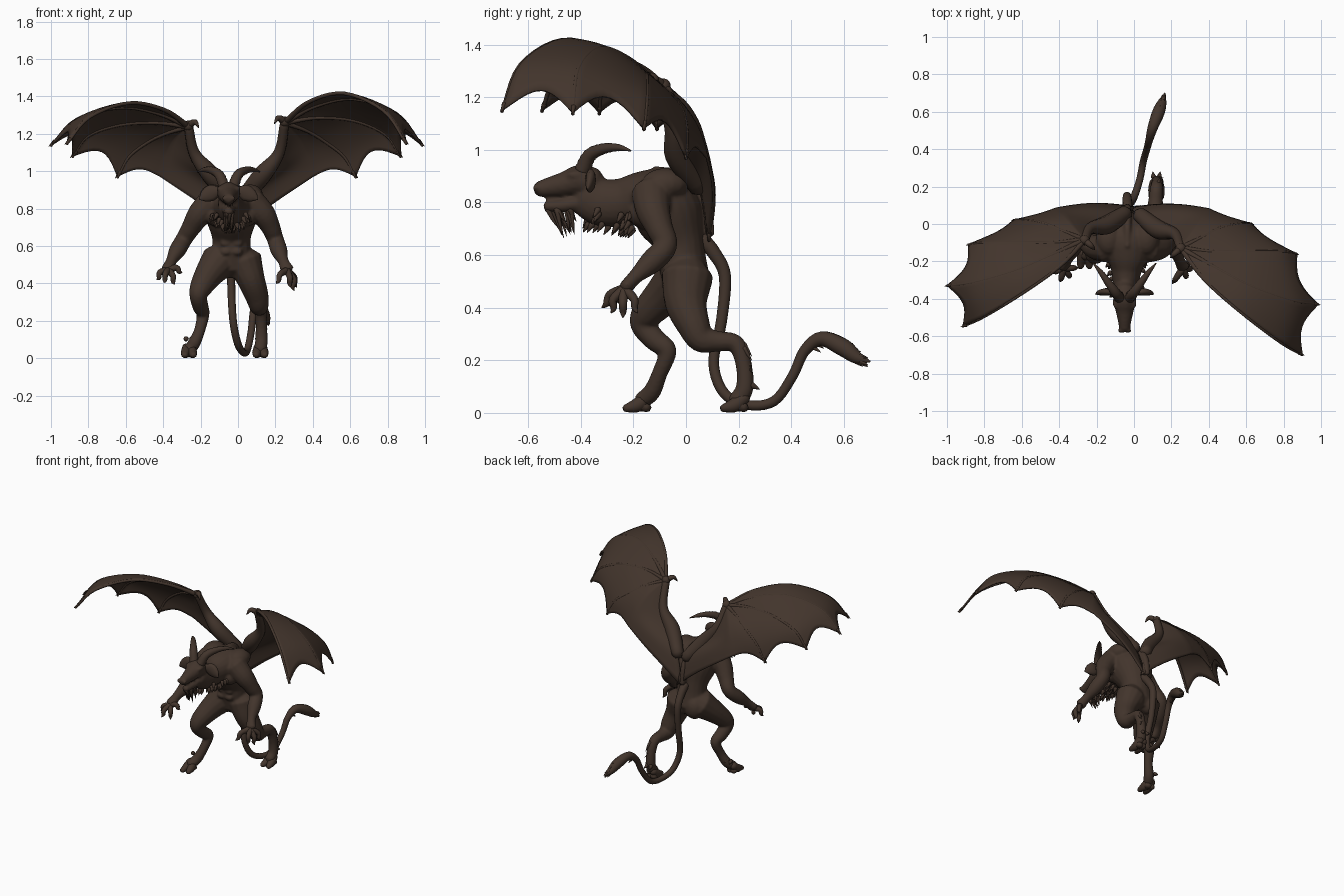
import bpy, bmesh, math, random
from mathutils import Vector, Matrix

random.seed(4)
hide = bpy.data.materials.new("dark brown hide")
hide.diffuse_color = (0.055, 0.035, 0.025, 1)


def spline(pts, n):
    """Catmull-Rom samples through points of any dimension."""
    P = [Vector(p) for p in pts]
    P = [P[0] * 2 - P[1]] + P + [P[-1] * 2 - P[-2]]
    out = []
    for k in range(n + 1):
        f = k / n * (len(pts) - 1)
        i = min(int(f), len(pts) - 2)
        t = f - i
        a, b, c, d = P[i:i + 4]
        out.append(0.5 * (2 * b + (c - a) * t + (2 * a - 5 * b + 4 * c - d) * t * t
                          + (3 * b - a - 3 * c + d) * t ** 3))
    return out


def tube(bm, pts, sides=14, steps=5):
    """Swept tube; points are (x, y, z, width[, depth])."""
    pts = [tuple(p) + (p[3],) if len(p) == 4 else tuple(p) for p in pts]
    S = spline(pts, steps * (len(pts) - 1))
    rows = [(Vector(s[:3]), max(s[3], .001), max(s[4], .001)) for s in S]
    # rounded ends
    d0 = (rows[0][0] - rows[1][0]).normalized()
    d1 = (rows[-1][0] - rows[-2][0]).normalized()
    (p, a, b), (q, e, f) = rows[0], rows[-1]
    rows = [(p + d0 * min(a, b) * .6, a * .55, b * .55)] + rows + [(q + d1 * min(e, f) * .6, e * .55, f * .55)]
    side, rings = None, []
    for i, (c, a, b) in enumerate(rows):
        d = (rows[min(i + 1, len(rows) - 1)][0] - rows[max(i - 1, 0)][0]).normalized()
        if side is None:
            side = Vector((1, 0, 0)) if abs(d.x) < .9 else Vector((0, 1, 0))
        side = (side - d * side.dot(d)).normalized()
        up = d.cross(side)
        rings.append([bm.verts.new(c + side * a * math.cos(2 * math.pi * k / sides)
                                   + up * b * math.sin(2 * math.pi * k / sides)) for k in range(sides)])
    for r, s in zip(rings, rings[1:]):
        for k in range(sides):
            j = (k + 1) % sides
            bm.faces.new((r[k], r[j], s[j], s[k]))
    bm.faces.new(rings[0][::-1])
    bm.faces.new(rings[-1])


def blob(bm, c, r):
    m = Matrix.Translation(c) @ Matrix.Diagonal((*r, 1))
    bmesh.ops.create_uvsphere(bm, u_segments=16, v_segments=10, radius=1, matrix=m)


def spike(bm, a, b, r, sag=0.0):
    mid = (Vector(a) + Vector(b)) / 2 + Vector((0, 0, sag))
    tube(bm, [(*a, r), (*mid, r * .6), (*b, .001)], 6, 3)


def finish(bm, name, voxel=0):
    bmesh.ops.recalc_face_normals(bm, faces=bm.faces)
    me = bpy.data.meshes.new(name)
    bm.to_mesh(me)
    bm.free()
    me.materials.append(hide)
    me.shade_smooth()
    ob = bpy.data.objects.new(name, me)
    bpy.context.collection.objects.link(ob)
    if voxel:
        m = ob.modifiers.new("blend", 'REMESH')
        m.mode, m.voxel_size, m.use_smooth_shade = 'VOXEL', voxel, True
        s = ob.modifiers.new("soften", 'SMOOTH')
        s.factor, s.iterations = .5, 4
    return ob


# torso, neck and head, blended into one skin
body = bmesh.new()
tube(body, [(-.035, .005, .49, .11, .09), (-.035, -.015, .58, .103, .092), (-.035, -.025, .65, .105, .095),
            (-.035, -.06, .74, .135, .13), (-.035, -.09, .81, .145, .12), (-.035, -.16, .82, .12, .1),
            (-.04, -.24, .8, .085, .092), (-.045, -.32, .8, .068, .09), (-.05, -.38, .835, .055, .085)], 20)
tube(body, [(-.05, -.35, .87, .056, .06), (-.05, -.4, .885, .062, .06), (-.05, -.46, .87, .05, .048),
            (-.05, -.52, .858, .036, .038), (-.05, -.56, .85, .03, .03)])
tube(body, [(-.05, -.36, .81, .045, .035), (-.05, -.45, .79, .036, .028), (-.05, -.53, .785, .024, .02)])
for s in (-1, 1):
    blob(body, (-.035 + s * .065, -.16, .76), (.075, .06, .06))    # chest muscle
    blob(body, (-.035 + s * .1, -.08, .87), (.07, .09, .06))       # shoulder blade
    blob(body, (-.035 + s * .055, .035, .5), (.07, .06, .08))      # buttock
    blob(body, (-.05 + s * .045, -.42, .905), (.02, .035, .016))   # brow
    blob(body, (-.05 + s * .022, -.57, .855), (.014, .014, .014))  # nostril
    for z in (.57, .615, .66):
        blob(body, (-.035 + s * .03, -.1, z), (.03, .017, .02))    # belly muscle
tube(body, [(-.035, -.12, .92, .018), (-.035, .0, .9, .02), (-.035, .07, .8, .022), (-.035, .09, .68, .02)])

# legs: one striding forward, one trailing
tube(body, [(-.1, -.01, .52, .1), (-.155, -.08, .45, .078), (-.2, -.15, .375, .06), (-.212, -.162, .33, .047),
            (-.2, -.115, .275, .043), (-.187, -.07, .235, .035), (-.205, -.1, .15, .03), (-.235, -.13, .08, .034),
            (-.262, -.17, .045, .032)])
tube(body, [(.03, .005, .52, .1), (.07, .0, .42, .075, .082), (.1, .028, .335, .064), (.112, .06, .28, .052),
            (.115, .12, .272, .04), (.12, .19, .262, .034), (.125, .22, .18, .031), (.125, .222, .09, .034),
            (.12, .19, .045, .033)])

# arms
tube(body, [(-.14, -.13, .835, .078), (-.205, -.125, .77, .066), (-.25, -.1, .7, .052), (-.29, -.078, .635, .045),
            (-.325, -.13, .575, .045), (-.357, -.19, .52, .029), (-.374, -.23, .475, .038, .026)])
tube(body, [(.07, -.13, .835, .078), (.135, -.125, .77, .066), (.175, -.1, .7, .052), (.2, -.078, .635, .045),
            (.22, -.13, .575, .045), (.242, -.19, .52, .029), (.262, -.23, .475, .038, .026)])
finish(body, "body", .008)

# fingers with claws
hands = bmesh.new()
for palm, tips in (((-.374, -.235, .475), [(-.435, -.26, .42), (-.395, -.31, .405), (-.34, -.285, .395), (-.298, -.235, .46)]),
                   ((.262, -.235, .475), [(.315, -.185, .38), (.3, -.24, .362), (.28, -.285, .38), (.205, -.32, .4)])):
    p = Vector(palm)
    for t in tips:
        t = Vector(t)
        base = p.lerp(t, .1)
        knuckle = p.lerp(t, .55) + (t - p).cross(Vector((0, 0, 1))).cross(t - p).normalized() * .018
        tube(hands, [(*base, .02), (*knuckle, .016), (*p.lerp(t, .8), .013), (*t, .002)], 8, 4)
finish(hands, "clawed_fingers")

# cloven hooves and dewclaws
hooves = bmesh.new()
for x, y in ((-.262, -.165), (.12, .205)):
    for s in (-1, 1):
        tube(hooves, [(x + s * .012, y + .02, .06, .024), (x + s * .018, y - .02, .03, .026, .028),
                      (x + s * .024, y - .065, .017, .017, .015)], 10)
        tube(hooves, [(x + s * .012, y, .03, .026, .028), (x + s * .015, y + .02, .018, .022, .017)], 10)
        spike(hooves, (x + s * .015, y + .045, .105), (x + s * .02, y + .075, .09), .015)
finish(hooves, "hooves")

# horns and ears
horns, ears = bmesh.new(), bmesh.new()
for s in (-1, 1):
    path = spline([(.025, -.395, .92, .03), (.05, -.365, .98, .026), (.09, -.31, 1.005, .02),
                   (.13, -.255, 1.008, .013), (.168, -.21, .997, .003)], 28)
    tube(horns, [(-.05 + s * q[0], q[1], q[2], q[3] * (1.04 if i % 2 else .96)) for i, q in enumerate(path)], 12, 1)
    tube(ears, [(-.05 + s * .045, -.37, .895, .014, .02), (-.05 + s * .09, -.362, .885, .02, .045),
                (-.05 + s * .13, -.367, .865, .015, .032), (-.05 + s * .155, -.375, .85, .003, .004)], 10)
finish(horns, "horns")
finish(ears, "ears")

# beard, neck mane and hock fur
fur = bmesh.new()
for i in range(24):
    y = random.uniform(-.53, -.43)
    x = -.05 + random.uniform(-.02, .02)
    spike(fur, (x, y, .775), (x * 1.1, y * .6 - .45 * .4 + random.uniform(0, .03), random.uniform(.665, .74)), .012, -.005)
for i in range(50):
    y = random.uniform(-.38, -.2)
    a = random.uniform(-1.3, 1.3)
    r = .075 + (y + .4) * .13
    b = Vector((-.04 + r * math.sin(a), y, .795 - r * math.cos(a)))
    spike(fur, b, b + Vector((math.sin(a) * .018, -.018, -.03)), .014)
for i in range(7):
    spike(fur, (.125 + random.uniform(-.02, .02), .22, .26 - i * .015),
          (.14 + random.uniform(-.02, .025), .25, .215 - i * .015), .012)
finish(fur, "beard_and_mane")

# tail with ragged tuft
tail = bmesh.new()
tpath = [(-.035, .06, .66, .03), (-.035, .105, .61, .026), (-.037, .148, .52, .023), (-.035, .135, .35, .021),
         (-.025, .105, .19, .02), (0, .145, .075, .02), (.03, .235, .03, .019), (.05, .335, .045, .019),
         (.07, .405, .14, .019), (.082, .45, .235, .021), (.1, .515, .282, .028), (.13, .595, .25, .034),
         (.15, .65, .21, .024), (.165, .7, .195, .003)]
tube(tail, tpath, 12)
for q in spline(tpath[9:], 22)[3:19]:
    for k in range(4):
        a = random.uniform(0, 6.28)
        off = Vector((math.cos(a) * .6, 0, math.sin(a))) * q[3] * .7
        c = Vector(q[:3]) + off
        spike(tail, c, c + off * .4 + Vector((.006, .028, -.012)), .01)
finish(tail, "tail")

# wings: bones fan out from the wrist, membrane lofted between them
W = (.25, -.13, 1.265)
FAN = [[W, (.38, -.3, 1.375), (.57, -.47, 1.42), (.78, -.63, 1.325), (.9, -.7, 1.15)],
       [W, (.41, -.22, 1.35), (.62, -.33, 1.39), (.85, -.41, 1.31), (.985, -.43, 1.14)],
       [W, (.42, -.15, 1.29), (.62, -.15, 1.275), (.79, -.15, 1.2), (.87, -.16, 1.08)],
       [W, (.37, -.07, 1.22), (.47, -.02, 1.16), (.57, .0, 1.08), (.63, .0, .97)],
       [W, (.32, -.03, 1.19), (.36, .03, 1.11), (.39, .06, 1.04), (.4, .08, .97)],
       [W, (.22, -.055, 1.1), (.13, -.03, .98), (.03, .05, .86), (-.03, .085, .65)]]
SCALLOP = (.1, .13, .15, .09, .03)


def wing(name, place):
    fan = [[Vector(place(p)) for p in f] for f in FAN]
    skin = bmesh.new()
    NT, NU = 20, 10
    fine = [spline(f, 100) for f in fan]
    for j, cut in enumerate(SCALLOP):
        grid = []
        for i in range(NU + 1):
            u = i / NU
            bow = math.sin(math.pi * u)
            row = []
            for k in range(NT + 1):
                t = k / NT * (1 - cut * bow) * 100
                a = min(int(t), 99)
                l = fine[j][a].lerp(fine[j][a + 1], t - a)
                r = fine[j + 1][a].lerp(fine[j + 1][a + 1], t - a)
                p = l.lerp(r, u)
                p += Vector((0, .025, .0) if j == 4 else (0, 0, .008)) * bow * (k / NT)
                row.append(skin.verts.new(p))
            grid.append(row)
        for r, s in zip(grid, grid[1:]):
            for k in range(NT):
                skin.faces.new((r[k], s[k], s[k + 1], r[k + 1]))
    bmesh.ops.remove_doubles(skin, verts=skin.verts, dist=.0005)
    ob = finish(skin, name + "_membrane")
    m = ob.modifiers.new("thickness", 'SOLIDIFY')
    m.thickness, m.offset = .01, 0
    bones = bmesh.new()
    for f in fan[:4]:
        tube(bones, [(p.x, p.y, p.z - .004, r) for p, r in zip(f, (.016, .011, .01, .009, .007))], 8)
        d = (f[-1] - f[-2]).normalized()
        out = Vector((math.copysign(.02, f[0].x), -.005, -.012))
        spike(bones, f[-1] - d * .03, f[-1] + out * .6, .011)
    tube(bones, [(*p, r) for p, r in zip(fan[5][:4], (.024, .03, .05, .04))], 12)
    # wrist knuckle and thumb claw
    w = fan[0][0]
    s = math.copysign(1, w.x)
    blob(bones, w, (.028, .028, .028))
    tube(bones, [(*w, .02), (*(w + Vector((-s * .035, -.03, .02))), .015),
                 (*(w + Vector((-s * .055, -.05, -.01))), .003)], 8)
    finish(bones, name + "_bones")


wing("right_wing", lambda p: p)
wing("left_wing", lambda p: (-p[0] - .015, .1 - (.1 - p[1]) * .81, p[2] - max(0, p[2] - 1.15) * .19))
